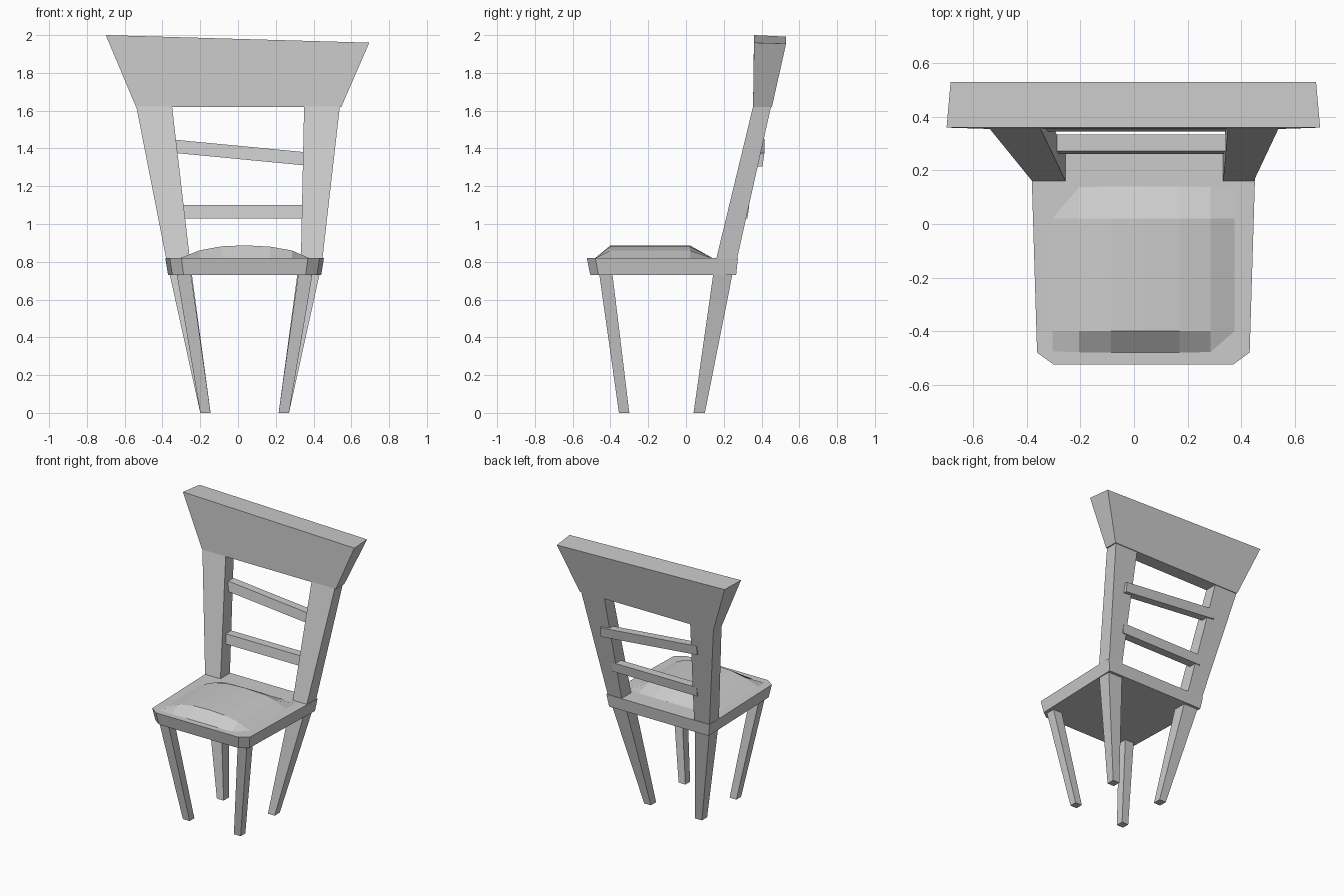
import bpy, bmesh

if "Cube" in bpy.data.objects:
    bpy.data.objects.remove(bpy.data.objects["Cube"])

AXIS = 0.035  # the lower half leans slightly off centre


def make(name, rings):
    """Bridge a stack of matching point rings and cap both ends."""
    bm = bmesh.new()
    loops = [[bm.verts.new(p) for p in r] for r in rings]
    for a, b in zip(loops, loops[1:]):
        n = len(a)
        for i in range(n):
            j = (i + 1) % n
            bm.faces.new((a[i], a[j], b[j], b[i]))
    bm.faces.new(loops[0][::-1])
    bm.faces.new(loops[-1])
    bmesh.ops.recalc_face_normals(bm, faces=bm.faces)
    me = bpy.data.meshes.new(name)
    bm.to_mesh(me)
    bm.free()
    ob = bpy.data.objects.new(name, me)
    bpy.context.collection.objects.link(ob)
    return ob


def rect(x0, x1, y0, y1, z):
    return [(x0, y0, z), (x1, y0, z), (x1, y1, z), (x0, y1, z)]


def mirrored(r):
    return [(2 * AXIS - x, y, z) for x, y, z in r]


# Seat board with clipped front corners, slightly tapered downward
half = [(0.335, -0.525), (0.397, -0.48), (0.42, 0.275)]
outline = half + [(-x, y) for x, y in reversed(half)]
make("seat", [[(AXIS + x * s, y * s, z) for x, y in outline]
              for s, z in ((0.965, 0.73), (1.0, 0.82))])

# Domed cushion: arched cross-section with sloping front and back ends
arch = [(-0.31, 0.0), (-0.205, 0.042), (-0.085, 0.064), (0.04, 0.069),
        (0.17, 0.062), (0.285, 0.042), (0.38, 0.0)]
make("cushion", [[(x, y, 0.818 + z * h) for x, z in arch]
                 for y, h in ((-0.48, 0.03), (-0.40, 1), (0.02, 1), (0.14, 0.03))])

# Splayed, tapered legs
front = [rect(-0.20, -0.145, -0.355, -0.30, 0), rect(-0.325, -0.25, -0.46, -0.39, 0.74)]
back = [rect(-0.20, -0.145, 0.04, 0.10, 0), rect(-0.363, -0.245, 0.145, 0.247, 0.74)]
for kind, rings in (("front_leg", front), ("back_leg", back)):
    make(kind + "_left", rings)
    make(kind + "_right", [mirrored(r) for r in rings])

# Raked back posts
make("back_post_left", [rect(-0.38, -0.255, 0.16, 0.27, 0.815),
                        rect(-0.54, -0.35, 0.357, 0.452, 1.63)])
make("back_post_right", [rect(0.333, 0.447, 0.16, 0.27, 0.815),
                         rect(0.35, 0.54, 0.357, 0.452, 1.63)])

# Flared top panel with a sloping upper edge
make("top_panel", [rect(-0.54, 0.547, 0.355, 0.455, 1.62),
                   [(-0.70, 0.36, 2.0), (0.695, 0.36, 1.96),
                    (0.68, 0.53, 1.955), (-0.685, 0.53, 1.992)]])


# Back rails, the upper one tilted
def rail(name, ends, y0, y1, lean, h):
    make(name, [[(x, y0, z), (x, y1, z), (x, y1 + lean, z + h), (x, y0 + lean, z + h)]
                for x, z in ends])


rail("lower_rail", [(-0.32, 1.03), (0.37, 1.03)], 0.262, 0.325, 0.01, 0.07)
rail("upper_rail", [(-0.375, 1.38), (0.41, 1.305)], 0.345, 0.405, 0.01, 0.07)
